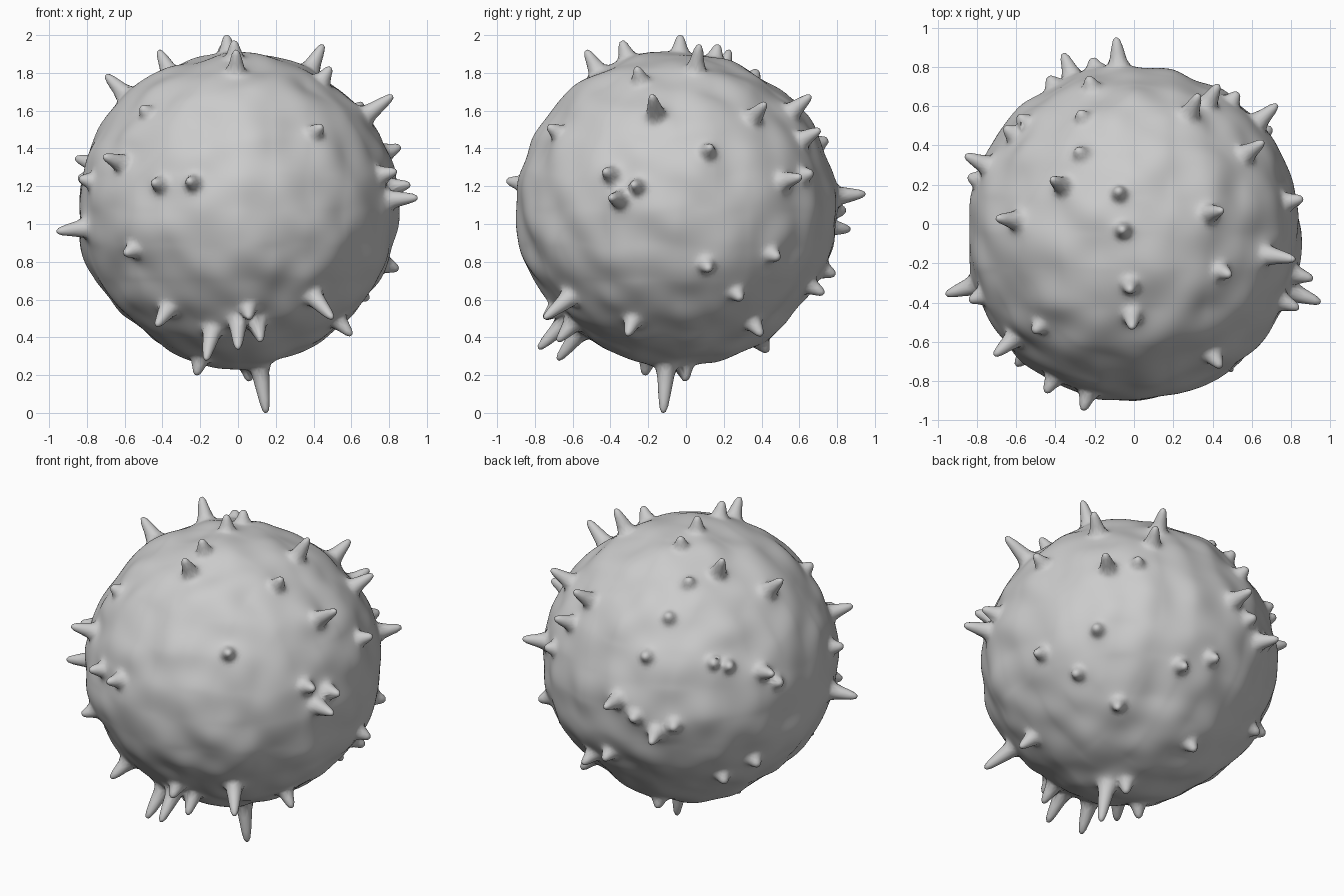
import bpy, bmesh, math
from mathutils import Vector, noise

CENTRE = Vector((0, -0.05, 1.075))
RADIUS = 0.83

# Tips of the tall, slim spikes
tall_tips = [
    (0.15, -0.12, 0.0), (0.95, -0.40, 1.14), (0.82, -0.18, 1.68), (0.45, 0.07, 1.95),
    (0.66, 0.42, 1.64), (0.33, 0.66, 1.68), (0.73, 0.61, 1.25), (-0.09, 0.95, 1.16),
    (-0.36, 0.87, 0.97), (-0.96, -0.36, 0.96), (-0.71, -0.67, 1.36), (-0.70, 0.03, 1.79),
    (-0.86, 0.35, 1.35), (-0.42, 0.23, 1.92), (-0.01, -0.53, 1.92), (-0.02, -0.34, 1.97),
    (0.50, -0.75, 0.50), (-0.17, -0.68, 0.28), (0.0, -0.78, 0.34), (-0.43, -0.67, 0.46),
    (-0.26, -0.95, 1.23), (-0.45, -0.86, 1.22), (0.91, -0.28, 1.21), (0.60, -0.31, 0.41),
]

# Tips of the short, blunt spikes
short_tips = [
    (0.06, 0.0, 0.17), (0.84, -0.43, 1.28), (0.86, 0.13, 1.41), (0.49, -0.26, 1.83),
    (0.44, -0.73, 1.52), (0.43, 0.71, 1.50), (0.53, 0.67, 1.27), (-0.21, 0.84, 1.07),
    (-0.43, 0.74, 1.04), (-0.51, -0.55, 1.62), (-0.60, -0.72, 0.84), (-0.81, 0.23, 1.24),
    (-0.84, -0.39, 1.24), (-0.66, 0.49, 1.40), (-0.58, 0.54, 1.42), (-0.23, 0.75, 1.45),
    (-0.27, 0.56, 1.64), (-0.27, 0.36, 1.78), (-0.08, 0.17, 1.95), (-0.06, -0.03, 2.0),
    (0.70, 0.49, 0.82), (0.03, 0.79, 0.73), (0.22, 0.73, 0.63), (-0.57, 0.43, 0.62),
    (-0.72, 0.31, 0.72), (0.85, 0.12, 0.76), (0.69, 0.29, 0.60), (0.46, 0.40, 0.41),
    (-0.10, 0.43, 0.32), (0.06, -0.75, 0.50), (0.12, -0.68, 0.38), (-0.22, -0.22, 0.20),
]


def skin_radius(d):
    """Uneven, softly lumpy skin, slightly fuller around the equator and flatter low down."""
    r = RADIUS + 0.022 * (1 - d.z * d.z) - 0.018 * math.exp(-((d.z + 0.66) / 0.25) ** 2)
    return (r + 0.012 * noise.noise(d * 1.9 + Vector((3, 1, 7)))
            + 0.022 * noise.noise(d * 4.5 + Vector((8, 2, 5))))


def spike(tip):
    offset = Vector(tip) - CENTRE
    d = offset.normalized()
    return d, max(offset.length - skin_radius(d), 0.055)


spikes = [spike(t) for t in tall_tips + short_tips]
SPIKE_WIDTH = 0.034

# Ball whose skin is drawn outwards into spikes
bm = bmesh.new()
bmesh.ops.create_icosphere(bm, subdivisions=7, radius=1)
for v in bm.verts:
    d = v.co.normalized()
    # gather points towards a nearby spike axis so its sides are finely meshed
    for axis, height in spikes:
        gap = d - axis
        s = gap.length * RADIUS / 0.085
        if s < 1:
            d = (axis + gap * (0.55 + 0.45 * s * s)).normalized()
            break
    r = skin_radius(d)
    for axis, height in spikes:
        c = d.dot(axis)
        if c > 0.97:
            t = math.acos(min(c, 1)) * RADIUS / SPIKE_WIDTH
            r += height * (0.86 * math.exp(-t ** 3) + 0.14 * math.exp(-(t / 1.8) ** 2))
    v.co = CENTRE + d * r
mesh = bpy.data.meshes.new("spiky_ball")
bm.to_mesh(mesh)
bm.free()
mesh.polygons.foreach_set("use_smooth", [True] * len(mesh.polygons))
ball = bpy.data.objects.new("spiky_ball", mesh)
bpy.context.collection.objects.link(ball)
